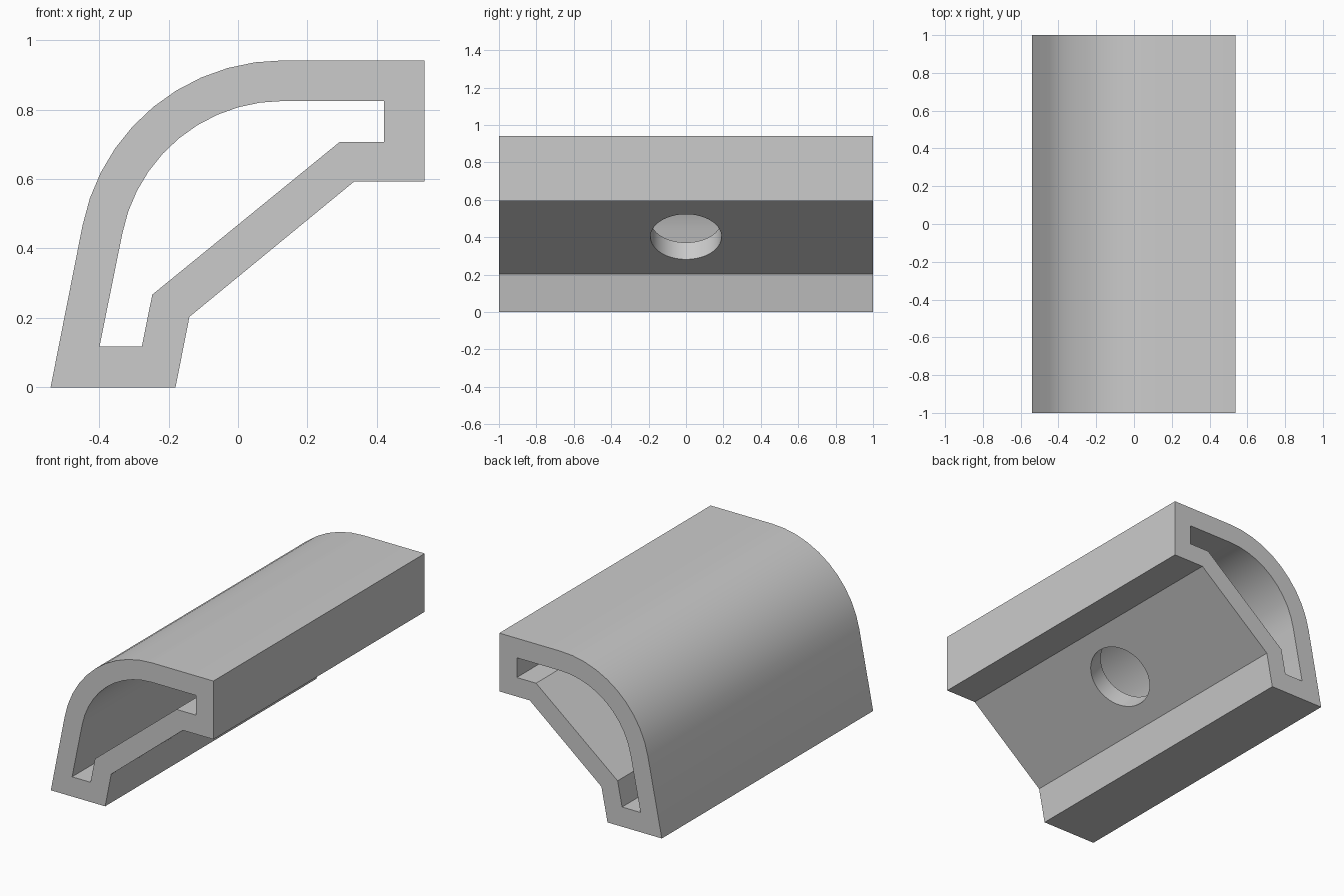
import bpy, bmesh, math
from mathutils import Vector

cube = bpy.data.objects.get("Cube")
if cube:
    bpy.data.objects.remove(cube, do_unlink=True)

HALF_LENGTH = 1.0
ARC_CENTRE = (0.13, 0.353)
ARC_STEPS = 10
LEAN = math.radians(11.1)

grey = bpy.data.materials.new("plain_grey")
grey.use_nodes = True
colour = (0.6, 0.6, 0.6, 1)
grey.diffuse_color = colour
grey.node_tree.nodes["Principled BSDF"].inputs["Base Color"].default_value = colour


def rounded_profile(corners, radius):
    """Straight corners followed by the shoulder arc, down to the leaning side."""
    start, end = math.pi / 2, math.pi - LEAN
    arc = []
    for i in range(ARC_STEPS + 1):
        a = start + (end - start) * i / ARC_STEPS
        arc.append((ARC_CENTRE[0] + radius * math.cos(a),
                    ARC_CENTRE[1] + radius * math.sin(a)))
    return corners + arc


# Hollow profile: outer and inner outlines with matching points
outer = rounded_profile([(-0.54, 0), (-0.18, 0), (-0.14, 0.203), (0.335, 0.593),
                         (0.537, 0.593), (0.537, 0.942)], 0.589)
inner = rounded_profile([(-0.399, 0.118), (-0.277, 0.118), (-0.247, 0.267),
                         (0.293, 0.707), (0.421, 0.707), (0.421, 0.825)], 0.472)

bm = bmesh.new()


def ring(points, y):
    return [bm.verts.new((x, y, z)) for x, z in points]


rings = [ring(outer, -HALF_LENGTH), ring(outer, HALF_LENGTH),
         ring(inner, HALF_LENGTH), ring(inner, -HALF_LENGTH)]
n = len(outer)
for r in range(4):
    a, b = rings[r], rings[(r + 1) % 4]
    for i in range(n):
        j = (i + 1) % n
        bm.faces.new((a[i], a[j], b[j], b[i]))
bmesh.ops.recalc_face_normals(bm, faces=bm.faces)
mesh = bpy.data.meshes.new("hollow_channel")
bm.to_mesh(mesh)
bm.free()
mesh.materials.append(grey)
channel = bpy.data.objects.new("hollow_channel", mesh)
bpy.context.collection.objects.link(channel)

# Round hole, square to the sloping wall
slope = Vector((0.475, 0, 0.39)).normalized()
normal = Vector((-slope.z, 0, slope.x))
centre = Vector((0.104, 0, 0.4)) + normal * 0.058
bpy.ops.mesh.primitive_cylinder_add(vertices=64, radius=0.19, depth=0.24, location=centre,
                                    rotation=normal.to_track_quat('Z', 'Y').to_euler())
cutter = bpy.context.object
cutter.name = "hole_cutter"
cutter.hide_render = True
cutter.data.materials.append(grey)

cut = channel.modifiers.new("round_hole", 'BOOLEAN')
cut.operation = 'DIFFERENCE'
cut.solver = 'EXACT'
cut.object = cutter

bpy.ops.object.select_all(action='DESELECT')
channel.select_set(True)
bpy.context.view_layer.objects.active = channel
bpy.ops.object.modifier_apply(modifier=cut.name)
bpy.data.objects.remove(cutter, do_unlink=True)
# The leaning faces stay crisp, the shoulder and hole are smooth
bpy.ops.object.shade_smooth_by_angle(angle=math.radians(25))
